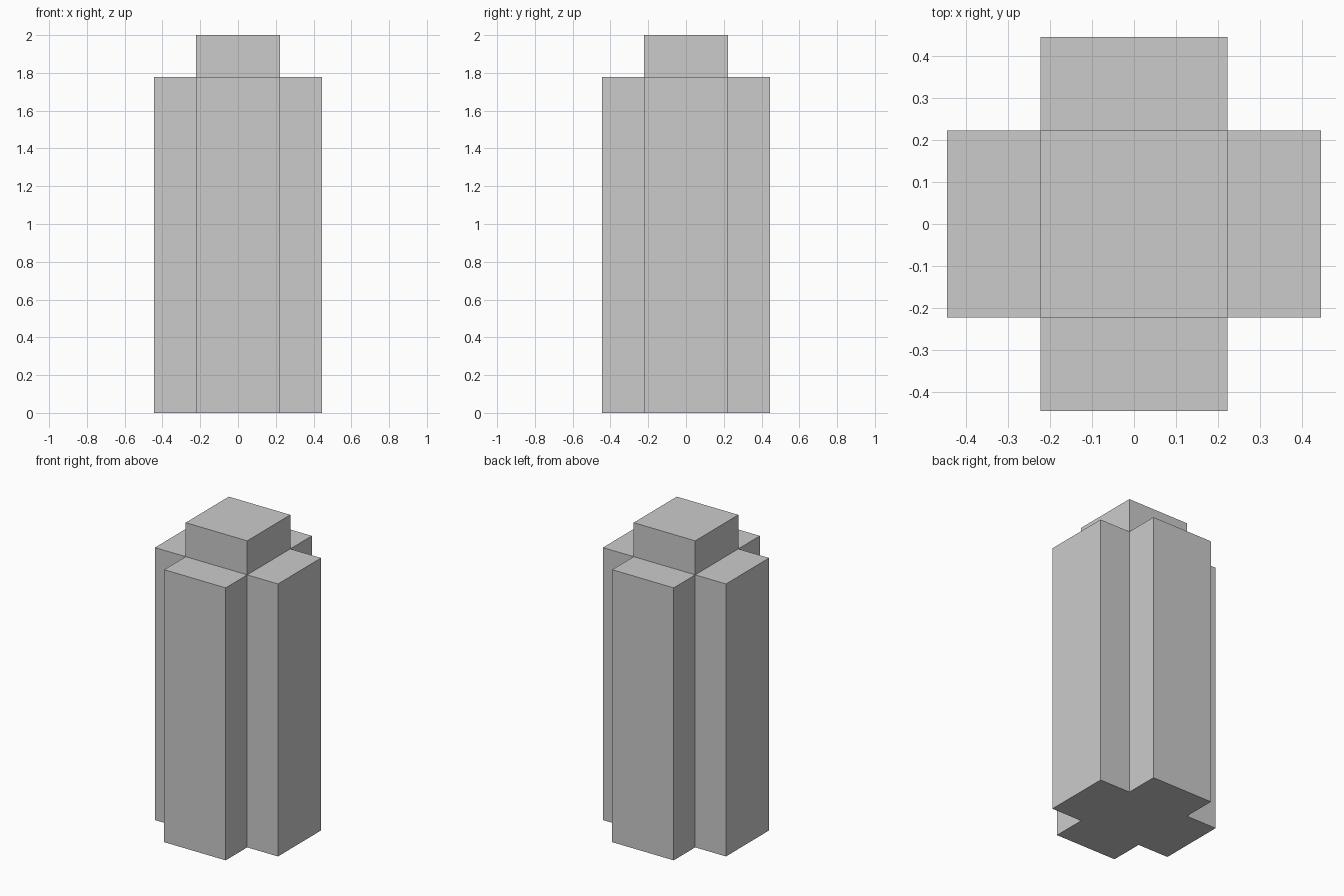
import bpy, bmesh
from math import pi
from mathutils import Vector, Matrix

if "Cube" in bpy.data.objects:
    bpy.data.objects.remove(bpy.data.objects["Cube"])

W, R = 0.222, 0.444          # half width of the core, reach of the arms
ARM_H, TOP_H = 1.778, 2.0    # arm height, core height

bm = bmesh.new()


def ring(points, z):
    """Repeat a quarter profile four times around z."""
    return [bm.verts.new(Matrix.Rotation(k * pi / 2, 3, 'Z') @ Vector((x, y, z)))
            for k in range(4) for x, y in points]


def walls(low, high):
    n = len(low)
    for i in range(n):
        j = (i + 1) % n
        bm.faces.new((low[i], low[j], high[j], high[i]))


# Cross-shaped shaft
quarter = [(W, W), (W, R), (-W, R)]
base, shoulder = ring(quarter, 0), ring(quarter, ARM_H)
walls(base, shoulder)
bm.faces.new(base[::-1])

# Shoulder on each arm
for i in range(0, 12, 3):
    bm.faces.new([shoulder[(i + j) % 12] for j in range(4)])

# Raised square core
cap = ring(quarter[:1], TOP_H)
walls(shoulder[::3], cap)
bm.faces.new(cap)

bmesh.ops.recalc_face_normals(bm, faces=bm.faces[:])
mesh = bpy.data.meshes.new("cross_tower")
bm.to_mesh(mesh)
bm.free()
bpy.context.collection.objects.link(bpy.data.objects.new("cross_tower", mesh))
